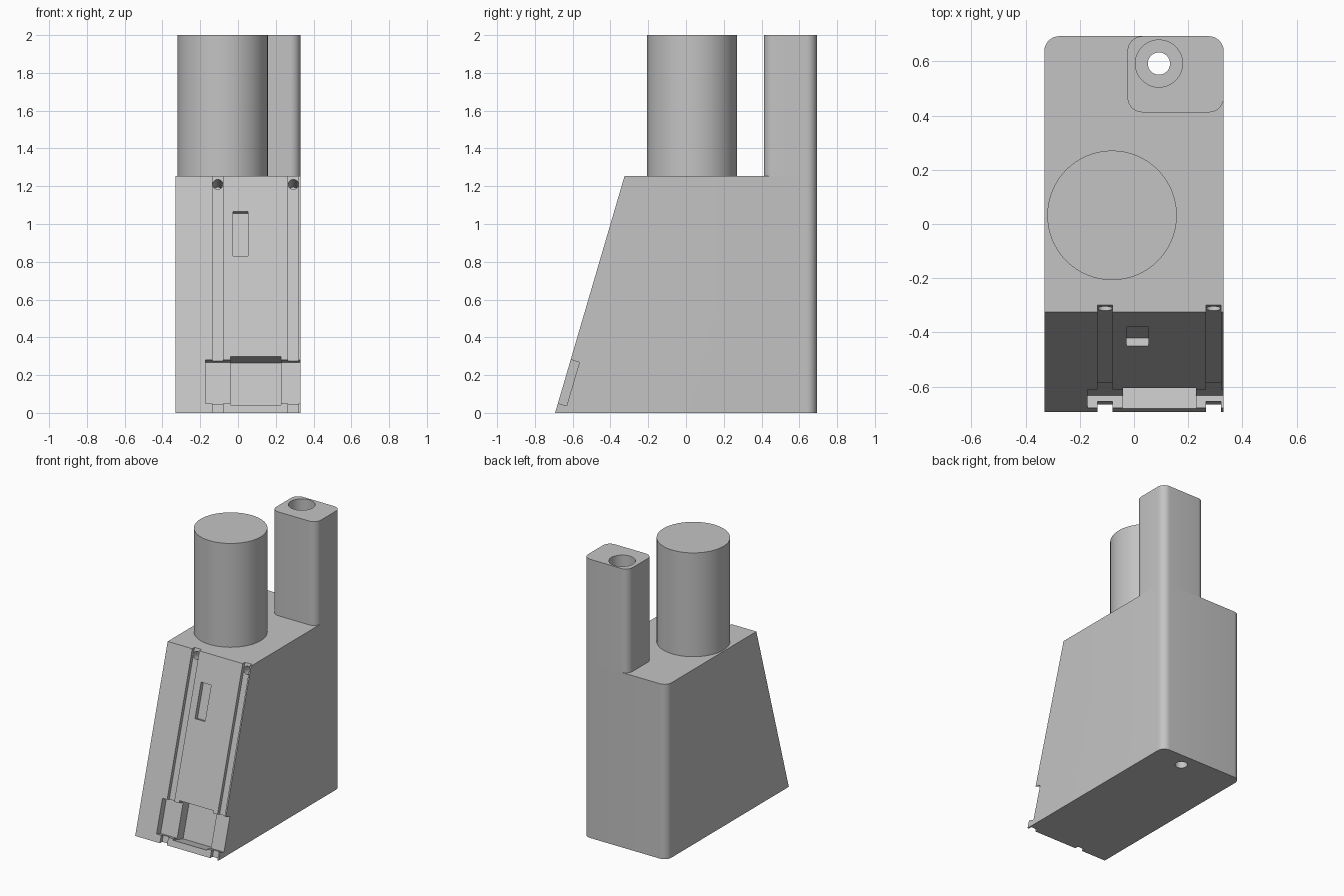
import bpy, bmesh, math
from mathutils import Matrix, Vector

if "Cube" in bpy.data.objects:
    bpy.data.objects.remove(bpy.data.objects["Cube"], do_unlink=True)

HALF_X, HALF_Y, DECK, TOP = 0.331, 0.693, 1.255, 2.0
FRONT_TOP_Y = -0.325
FILLET = 0.055

grey = bpy.data.materials.new("light_grey")
grey.use_nodes = True
grey.diffuse_color = (0.55, 0.55, 0.55, 1)
grey.node_tree.nodes["Principled BSDF"].inputs["Base Color"].default_value = grey.diffuse_color

# Frame of the sloped front: x across, y into the body, z up the slope
tilt = math.atan2(FRONT_TOP_Y + HALF_Y, DECK)
slope = Matrix.Translation((0, -HALF_Y, 0)) @ Matrix.Rotation(-tilt, 4, 'X')


def finish(name, bm):
    bmesh.ops.recalc_face_normals(bm, faces=bm.faces)
    mesh = bpy.data.meshes.new(name)
    bm.to_mesh(mesh)
    bm.free()
    mesh.materials.append(grey)
    obj = bpy.data.objects.new(name, mesh)
    bpy.context.collection.objects.link(obj)
    return obj


def box(name, low, high, frame=Matrix(), round_if=None):
    low, high = Vector(low), Vector(high)
    bm = bmesh.new()
    bmesh.ops.create_cube(bm, size=1)
    place = Matrix.Translation((low + high) / 2) @ Matrix.Diagonal((*(high - low), 1))
    bm.transform(frame @ place)
    if round_if:
        round_uprights(bm, round_if)
    return finish(name, bm)


def round_uprights(bm, rule):
    edges = [e for e in bm.edges
             if (e.verts[0].co - e.verts[1].co).xy.length < 1e-4 and rule(e.verts[0].co)]
    bmesh.ops.bevel(bm, geom=edges, offset=FILLET, segments=8, profile=0.5, affect='EDGES')


def rod(name, radius, start, end, frame=Matrix()):
    a, b = frame @ Vector(start), frame @ Vector(end)
    bm = bmesh.new()
    bmesh.ops.create_cone(bm, cap_ends=True, segments=64, radius1=radius,
                          radius2=radius, depth=(b - a).length)
    turn = (b - a).to_track_quat('Z', 'Y').to_matrix().to_4x4()
    bm.transform(Matrix.Translation((a + b) / 2) @ turn)
    return finish(name, bm)


def cut(target, cutter):
    cutter.hide_render = True
    mod = target.modifiers.new("cut", 'BOOLEAN')
    mod.operation, mod.solver, mod.object = 'DIFFERENCE', 'EXACT', cutter
    bpy.context.view_layer.objects.active = target
    bpy.ops.object.modifier_apply(modifier=mod.name)
    bpy.data.objects.remove(cutter, do_unlink=True)


# Wedge body: side profile extruded across, back uprights rounded
bm = bmesh.new()
profile = [(-HALF_Y, 0), (HALF_Y, 0), (HALF_Y, DECK), (FRONT_TOP_Y, DECK)]
face = bm.faces.new([bm.verts.new((-HALF_X, y, z)) for y, z in profile])
sweep = bmesh.ops.extrude_face_region(bm, geom=[face])
for v in sweep["geom"]:
    if isinstance(v, bmesh.types.BMVert):
        v.co.x = HALF_X
bmesh.ops.recalc_face_normals(bm, faces=bm.faces)
round_uprights(bm, lambda co: co.y > 0.5)
body = finish("body", bm)

# Rail grooves with a pin hole at the top of each
for x in (-0.107, 0.293):
    cut(body, box("groove_cutter", (x - 0.028, -0.1, -0.1), (x + 0.028, 0.025, 1.5), slope))
    cut(body, rod("pin_cutter", 0.027, (x, -0.05, 1.268), (x, 0.17, 1.268), slope))

# Shallow slot, shallow side recess and deeper centre pocket
cut(body, box("slot_cutter", (-0.027, -0.1, 0.865), (0.053, 0.03, 1.11), slope))
cut(body, box("recess_cutter", (-0.172, -0.1, 0.053), (0.4, 0.048, 0.293), slope))
cut(body, box("pocket_cutter", (-0.04, -0.1, 0.044), (0.228, 0.12, 0.31), slope))

# Inclined bore from the pocket out through the underside
cut(body, rod("bore_cutter", 0.082, (0.092, 0.06, 0.174), (0.092, 1.1, 0.174), slope))

# Rear tower with a stepped hole running down through the body
tower = box("tower", (-0.024, 0.412, DECK), (HALF_X, HALF_Y, TOP), round_if=lambda co: True)
hole = Vector((0.092, 0.592, 0))
up = Vector((0, 0, 1))
for part in (body, tower):
    cut(part, rod("hole_cutter", 0.041, hole - up * 0.1, hole + up * 2.1))
cut(tower, rod("counterbore_cutter", 0.087, hole + up * 1.5, hole + up * 2.1))

# Round column on the deck
column = rod("column", 0.239, (-0.081, 0.032, DECK - 0.01), (-0.081, 0.032, TOP))

bpy.ops.object.select_all(action='DESELECT')
for obj in (body, tower, column):
    obj.select_set(True)
bpy.context.view_layer.objects.active = body
bpy.ops.object.shade_smooth_by_angle(angle=math.radians(30))
